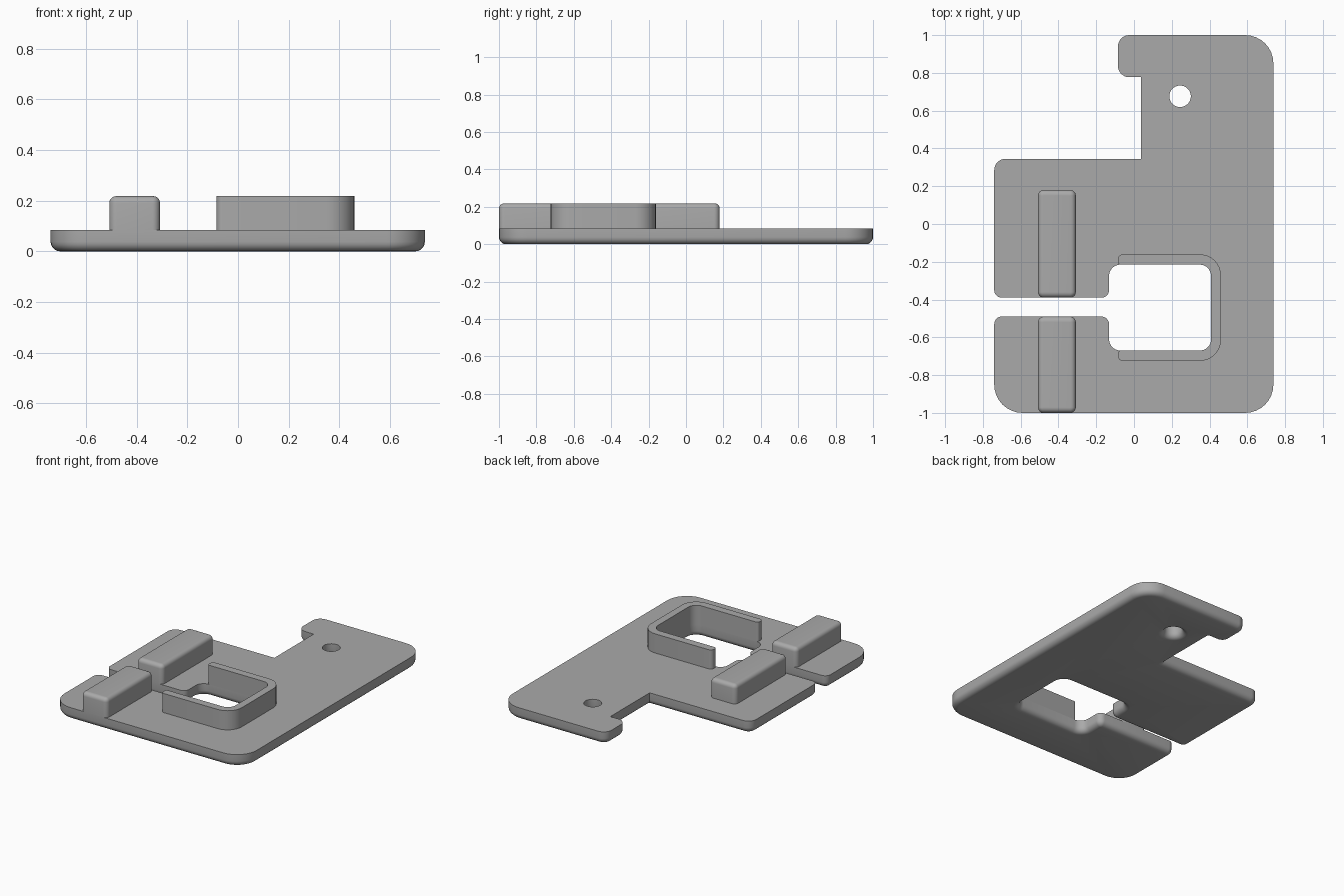
import bpy, bmesh, math
from mathutils import Vector

old = bpy.data.objects.get("Cube")
if old:
    bpy.data.objects.remove(old, do_unlink=True)

grey = bpy.data.materials.new("matte_grey")
grey.use_nodes = True
colour = (0.40, 0.40, 0.40, 1)
grey.diffuse_color = colour
grey.node_tree.nodes["Principled BSDF"].inputs["Base Color"].default_value = colour

ARC = 8  # segments per rounded corner


def rounded(corners, inset):
    """Outline with rounded corners, moved inwards (to its left) by inset."""
    pts = []
    for i, (x, y, r) in enumerate(corners):
        p = Vector((x, y))
        a = (p - Vector(corners[i - 1][:2])).normalized()
        b = (Vector(corners[(i + 1) % len(corners)][:2]) - p).normalized()
        na, nb = Vector((-a.y, a.x)), Vector((-b.y, b.x))
        turn = 1 if a.cross(b) > 0 else -1
        r = max(r - turn * inset, 0.002)
        centre = p + (na + nb) * (inset + turn * r)
        for k in range(ARC + 1):
            t = k / ARC * math.pi / 2
            pts.append(centre - turn * r * (na * math.cos(t) + nb * math.sin(t)))
    return pts


def prism(name, outlines, levels):
    """Stack the outlines through (z, inset) levels and cap both ends."""
    bm = bmesh.new()
    bottom, top = [], []
    for corners in outlines:
        rings = [[bm.verts.new((p.x, p.y, z)) for p in rounded(corners, d)]
                 for z, d in levels]
        n = len(rings[0])
        for low, high in zip(rings, rings[1:]):
            for i in range(n):
                j = (i + 1) % n
                bm.faces.new((low[i], low[j], high[j], high[i]))
        for ring, edges in ((rings[0], bottom), (rings[-1], top)):
            edges += [bm.edges.get((ring[i], ring[i - 1])) for i in range(n)]
    bmesh.ops.remove_doubles(bm, verts=bm.verts, dist=0.00005)
    for z in (levels[0][0], levels[-1][0]):
        rim = [e for e in bm.edges if e.is_boundary
               and all(abs(v.co.z - z) < 1e-5 for v in e.verts)]
        bmesh.ops.triangle_fill(bm, edges=rim, use_beauty=True)
    bmesh.ops.recalc_face_normals(bm, faces=bm.faces)
    mesh = bpy.data.meshes.new(name)
    bm.to_mesh(mesh)
    bm.free()
    mesh.materials.append(grey)
    ob = bpy.data.objects.new(name, mesh)
    bpy.context.collection.objects.link(ob)
    bpy.ops.object.select_all(action="DESELECT")
    ob.select_set(True)
    bpy.context.view_layer.objects.active = ob
    bpy.ops.object.shade_smooth_by_angle(angle=math.radians(35))
    return ob


def quarter(r, steps=5):
    """Height and inset pairs of a quarter-round, from full width inwards."""
    return [(r * math.sin(k / steps * math.pi / 2),
             r * (1 - math.cos(k / steps * math.pi / 2))) for k in range(steps + 1)]


PLATE, TOP = 0.085, 0.218

# Base plate: notched outline with slot and window, plus a round hole
plate = [(-.74, -1, .15), (.738, -1, .15), (.738, 1, .15), (-.085, 1, .06),
         (-.085, .777, .06), (.038, .777, 0), (.038, .345, 0), (-.74, .345, .06),
         (-.74, -.39, .04), (-.132, -.39, .04), (-.132, -.215, .06),
         (.408, -.215, .06), (.408, -.67, .06), (-.132, -.67, .06),
         (-.132, -.49, .04), (-.74, -.49, .04)]
hx, hy, hr = .244, .676, .057
hole = [(hx - hr, hy - hr, hr), (hx - hr, hy + hr, hr),
        (hx + hr, hy + hr, hr), (hx + hr, hy - hr, hr)]
edge = 0.038
prism("base_plate", [plate, hole],
      [(edge - h, d) for h, d in reversed(quarter(edge))] + [(PLATE, 0)])

# U-shaped wall around the window
wall = [(-.085, -.724, .025), (.46, -.724, .11), (.46, -.161, .11),
        (-.085, -.161, .025), (-.085, -.215, .015), (.408, -.215, .06),
        (.408, -.67, .06), (-.085, -.67, .015)]
prism("window_wall", [wall], [(PLATE - .003, 0), (TOP, 0)])

# Two rounded rails, one on each side of the slot
for name, y0, y1 in (("front_rail", -1, -.49), ("rear_rail", -.39, .18)):
    rail = [(-.508, y0, .03), (-.308, y0, .03), (-.308, y1, .03), (-.508, y1, .03)]
    soft = 0.027
    prism(name, [rail], [(PLATE - .003, 0)] +
          [(TOP - soft + h, d) for h, d in quarter(soft)])
